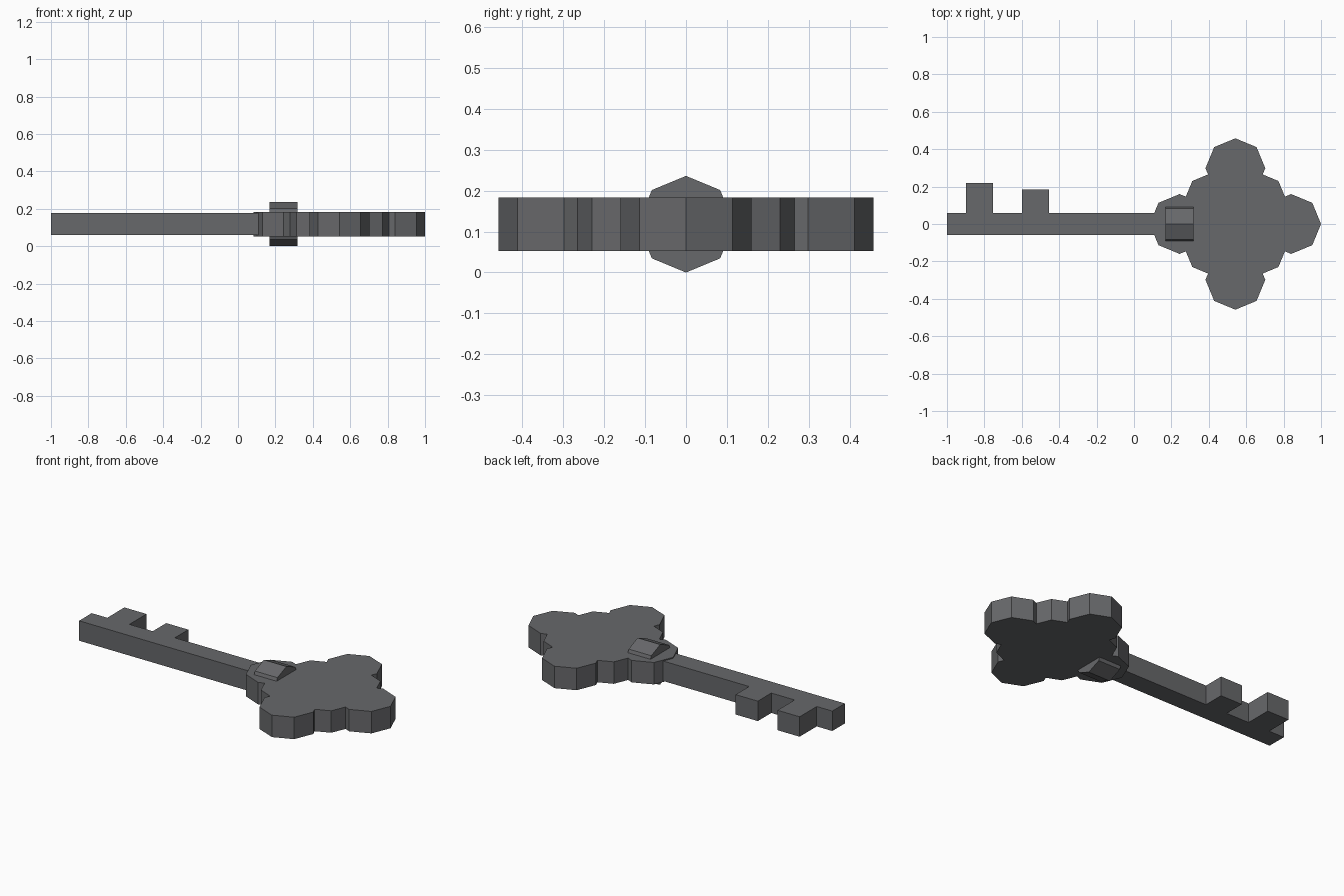
import bpy, bmesh, math
from mathutils import Vector, Matrix

cube = bpy.data.objects.get("Cube")
if cube:
    bpy.data.objects.remove(cube, do_unlink=True)

MID_Z = 0.118

# One dark metal for the whole key
metal = bpy.data.materials.new("dark_grey_metal")
metal.use_nodes = True
colour = (0.135, 0.138, 0.145, 1)
metal.diffuse_color = colour
metal.node_tree.nodes["Principled BSDF"].inputs["Base Color"].default_value = colour


def prism(name, outline, height, matrix):
    """Extrude a flat outline evenly to both sides of its plane."""
    bm = bmesh.new()
    face = bm.faces.new([bm.verts.new((x, y, -height / 2)) for x, y in outline])
    side = bmesh.ops.extrude_face_region(bm, geom=[face])
    top = [v for v in side["geom"] if isinstance(v, bmesh.types.BMVert)]
    bmesh.ops.translate(bm, verts=top, vec=(0, 0, height))
    bmesh.ops.recalc_face_normals(bm, faces=bm.faces)
    bm.transform(matrix)
    mesh = bpy.data.meshes.new(name)
    bm.to_mesh(mesh)
    bm.free()
    mesh.materials.append(metal)
    obj = bpy.data.objects.new(name, mesh)
    bpy.context.collection.objects.link(obj)
    return obj


# Shaft with its two teeth as one profile
half = 0.059
shaft = [(-1, -half), (0.3, -half), (0.3, half)]
for left, right, reach in [(-0.6, -0.455, 0.185), (-0.898, -0.753, 0.219)]:
    shaft += [(right, half), (right, reach), (left, reach), (left, half)]
shaft.append((-1, half))
prism("shaft_and_teeth", shaft, 2 * half, Matrix.Translation((0, 0, MID_Z)))

# Bow: four octagonal lobes around an octagonal middle
lobe_r, offset = 0.16, 0.298
lobe = [(offset + lobe_r * math.cos(math.radians(a)), lobe_r * math.sin(math.radians(a)))
        for a in range(-90, 91, 45)]
arm = [(0.265, -0.146)] + lobe + [(0.265, 0.146), (0.23, 0.23)]
bow = []
for quarter in range(4):
    turn = Matrix.Rotation(quarter * math.pi / 2, 2)
    bow += [tuple(turn @ Vector(p)) for p in arm]
prism("bow", bow, 0.13, Matrix.Translation((0.542, 0, MID_Z)))

# Octagonal collar lying along the shaft
collar = [(MID_Z * math.cos(i * math.pi / 4), MID_Z * math.sin(i * math.pi / 4))
          for i in range(8)]
prism("collar", collar, 0.148,
      Matrix.Translation((0.243, 0, MID_Z)) @ Matrix.Rotation(math.pi / 2, 4, "Y"))
